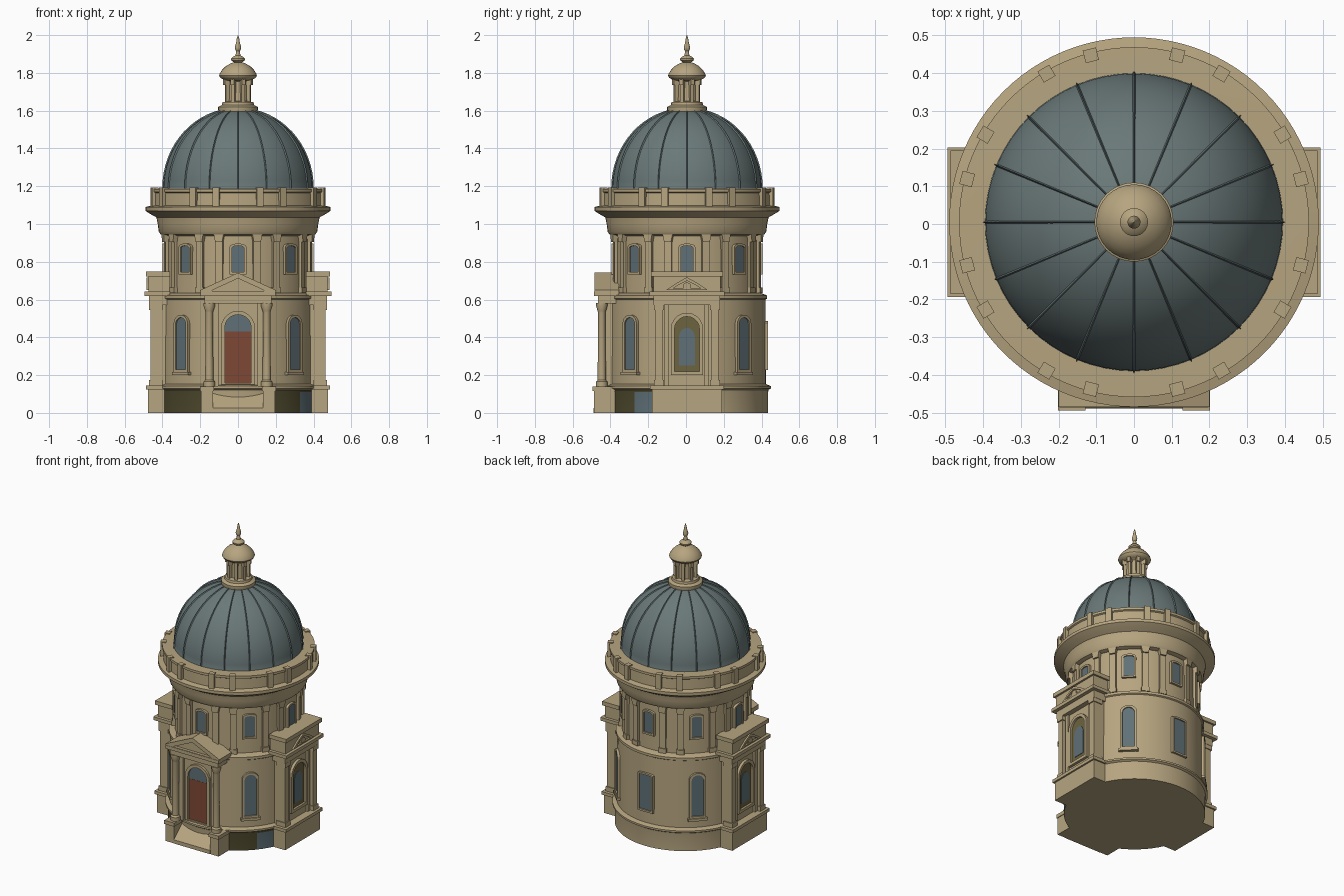
import bpy, bmesh, math
from math import sin, cos, pi, radians

if "Cube" in bpy.data.objects:
    bpy.data.objects.remove(bpy.data.objects["Cube"])

CY = 0.005  # drum axis offset in y


def material(name, rgb):
    m = bpy.data.materials.new(name)
    m.diffuse_color = (*rgb, 1)
    m.use_nodes = True
    m.node_tree.nodes["Principled BSDF"].inputs["Base Color"].default_value = m.diffuse_color
    return m


STONE = material("sandstone", (0.47, 0.375, 0.215))
ROOF = material("slate_teal", (0.145, 0.19, 0.19))
GLASS = material("window_blue_grey", (0.115, 0.165, 0.185))
DOOR = material("door_red_brown", (0.21, 0.065, 0.035))
OLIVE = material("dark_olive", (0.075, 0.066, 0.026))
BRONZE = material("window_olive", (0.155, 0.125, 0.05))


def finish(bm, name, mat, smooth=False):
    bmesh.ops.recalc_face_normals(bm, faces=bm.faces)
    me = bpy.data.meshes.new(name)
    bm.to_mesh(me)
    bm.free()
    me.materials.append(mat)
    ob = bpy.data.objects.new(name, me)
    bpy.context.collection.objects.link(ob)
    if smooth:
        bpy.ops.object.select_all(action='DESELECT')
        ob.select_set(True)
        bpy.context.view_layer.objects.active = ob
        bpy.ops.object.shade_smooth_by_angle(angle=radians(35))
    return ob


def lathe(name, profile, mat, seg=64, center=(0, CY)):
    """Turn an (r, z) profile around a vertical axis, capped at both ends."""
    bm = bmesh.new()
    rings = [[bm.verts.new((center[0] + r * cos(2 * pi * i / seg),
                            center[1] + r * sin(2 * pi * i / seg), z))
              for i in range(seg)] for r, z in profile]
    for a, b in zip(rings, rings[1:]):
        for i in range(seg):
            j = (i + 1) % seg
            bm.faces.new((a[i], a[j], b[j], b[i]))
    bm.faces.new(rings[0])
    bm.faces.new(rings[-1])
    return finish(bm, name, mat, True)


def prism(name, outline, d0, d1, deg, mat, hole=None):
    """Extrude a (u, z) outline radially from d0 to d1, facing direction deg."""
    a = radians(deg)
    bm = bmesh.new()

    def loop(pts, d):
        return [bm.verts.new((d * cos(a) - u * sin(a),
                              d * sin(a) + u * cos(a) + CY, z)) for u, z in pts]

    def strip(p, q):
        for i in range(len(p)):
            j = (i + 1) % len(p)
            bm.faces.new((p[i], p[j], q[j], q[i]))

    o0, o1 = loop(outline, d0), loop(outline, d1)
    strip(o0, o1)
    if hole:
        h0, h1 = loop(hole, d0), loop(hole, d1)
        strip(h0, h1)
        strip(o0, h0)
        strip(o1, h1)
    else:
        bm.faces.new(o0)
        bm.faces.new(o1)
    return finish(bm, name, mat)


def rect(u0, u1, z0, z1):
    return [(u0, z0), (u1, z0), (u1, z1), (u0, z1)]


def arch(w, z0, z1, rise=None):
    """Arched outline of half width w."""
    rise = w if rise is None else rise
    return [(-w, z0), (w, z0)] + [(w * cos(pi * i / 10), z1 - rise + rise * sin(pi * i / 10))
                                  for i in range(11)]


def window(name, deg, d, w, z0, z1, rise, t=0.012):
    prism(name + "_glass", arch(w, z0, z1, rise), d - 0.003, d + 0.004, deg, GLASS)
    prism(name + "_frame", arch(w + t, z0 - t, z1 + t, rise + t * 0.5), d - 0.015, d + 0.012,
          deg, STONE, arch(w, z0, z1, rise))


# Round plinth, with planting patches painted on the front diagonals
plinth = lathe("plinth", [(0.43, 0), (0.43, 0.11), (0.432, 0.122), (0.445, 0.13),
                          (0.445, 0.142), (0.42, 0.152)], STONE, 72)
plinth.data.materials.append(OLIVE)
plinth.data.materials.append(GLASS)
for f in plinth.data.polygons:
    az = math.degrees(math.atan2(f.center.y - CY, f.center.x))
    if f.center.z < 0.126 and abs(f.normal.z) < 0.5:
        if -67 < az < -42 or -155 < az < -113:
            f.material_index = 1
        elif -42 < az < -25:
            f.material_index = 2 if f.center.z < 0.1 else 1

# Drum walls, entablature, cornice and parapet
lathe("lower_wall", [(0.418, 0.14), (0.416, 0.6), (0.424, 0.605), (0.424, 0.622), (0.39, 0.635)], STONE)
lathe("upper_wall", [(0.387, 0.6), (0.385, 0.955)], STONE)
lathe("entablature", [(0.38, 0.935), (0.41, 0.945), (0.42, 0.96), (0.425, 1.0), (0.432, 1.035),
                      (0.455, 1.048), (0.475, 1.06), (0.49, 1.07), (0.49, 1.09), (0.457, 1.098),
                      (0.455, 1.165), (0.464, 1.17), (0.464, 1.186), (0.38, 1.188)], STONE, 96)

# Sixteen paired pilasters with capitals, and parapet posts above them
for k in range(8):
    for s in (-8, 8):
        g = 22.5 + 45 * k + s
        prism("pilaster", rect(-0.019, 0.019, 0.66, 0.94), 0.37, 0.4, g, STONE)
        prism("pilaster_base", rect(-0.024, 0.024, 0.635, 0.665), 0.37, 0.406, g, STONE)
        prism("pilaster_capital", [(-0.019, 0.905), (0.019, 0.905), (0.027, 0.945), (-0.027, 0.945)],
              0.37, 0.411, g, STONE)
        prism("parapet_post", rect(-0.018, 0.018, 1.09, 1.192), 0.44, 0.474, g, STONE)
    # Upper windows
    window("upper_window", 45 * k, 0.388, 0.032, 0.745, 0.885, 0.012)

# Lower arched windows on the diagonals and a square one at the back
for g in (-45, 45, 135, 225):
    window("lower_window", g, 0.418, 0.038, 0.23, 0.505, 0.038, 0.014)
    prism("lower_window_sill", rect(-0.06, 0.06, 0.2, 0.217), 0.4, 0.436, g, STONE)
window("back_window", 90, 0.418, 0.045, 0.24, 0.475, 0.004)

# Dome with sixteen ribs
dome = [(0.395 * cos(t), 1.186 + 0.425 * sin(t)) for t in [radians(78) * i / 14 for i in range(15)]]
lathe("dome", [(0.398, 1.18)] + dome, ROOF, 64)
for k in range(16):
    a = 2 * pi * k / 16
    bm = bmesh.new()
    rows = []
    for r, z in dome:
        w = 0.002 + 0.008 * r
        rows.append([bm.verts.new((d * cos(a) - u * sin(a), d * sin(a) + u * cos(a) + CY, zz))
                     for d, u, zz in ((r - 0.003, -w, z), (r + 0.006, 0, z + 0.004), (r - 0.003, w, z))])
    for p, q in zip(rows, rows[1:]):
        for i in range(3):
            j = (i + 1) % 3
            bm.faces.new((p[i], p[j], q[j], q[i]))
    bm.faces.new(rows[0])
    bm.faces.new(rows[-1])
    finish(bm, "dome_rib", ROOF)

# Lantern, cap and finial
lathe("lantern_base", [(0.1, 1.585), (0.105, 1.605), (0.105, 1.62), (0.085, 1.63), (0.082, 1.645),
                       (0.055, 1.65), (0.052, 1.755), (0.07, 1.765), (0.075, 1.775)], STONE, 32)
for k in range(8):
    prism("lantern_colonnette", rect(-0.009, 0.009, 1.64, 1.765), 0.045, 0.072, 45 * k + 22.5, STONE)
    prism("lantern_bracket", rect(-0.011, 0.011, 1.735, 1.77), 0.045, 0.08, 45 * k + 22.5, STONE)
lathe("lantern_cap", [(0.07, 1.76), (0.095, 1.775), (0.1, 1.785), (0.097, 1.795), (0.085, 1.815),
                      (0.065, 1.835), (0.04, 1.85), (0.022, 1.856), (0.035, 1.865), (0.037, 1.875),
                      (0.028, 1.885), (0.013, 1.892), (0.01, 1.915), (0.016, 1.925), (0.017, 1.935),
                      (0.01, 1.96), (0.006, 1.985), (0.001, 2.0)], STONE, 32)

# Side porches
for g in (0, 180):
    prism("side_plinth", rect(-0.185, 0.185, 0, 0.126), 0.3, 0.477, g, STONE)
    prism("side_plinth_moulding", rect(-0.195, 0.195, 0.124, 0.145), 0.3, 0.488, g, STONE)
    prism("side_wall", rect(-0.165, 0.165, 0.14, 0.6), 0.36, 0.437, g, STONE)
    prism("side_window_border", arch(0.066, 0.22, 0.51), 0.43, 0.441, g, BRONZE)
    prism("side_window_glass", arch(0.042, 0.25, 0.45, 0.05), 0.436, 0.444, g, GLASS)
    prism("side_window_frame", arch(0.085, 0.2, 0.53), 0.43, 0.455, g, STONE, arch(0.066, 0.22, 0.51))
    for s in (-1, 1):
        for u, w, d in ((0.148, 0.02, 0.464), (0.106, 0.012, 0.45)):
            prism("side_pilaster", rect(s * u - w, s * u + w, 0.14, 0.575), 0.4, d, g, STONE)
        prism("side_pilaster_base", rect(s * 0.148 - 0.026, s * 0.148 + 0.026, 0.14, 0.175), 0.4, 0.471, g, STONE)
        prism("side_pilaster_capital", rect(s * 0.148 - 0.026, s * 0.148 + 0.026, 0.545, 0.575), 0.4, 0.471, g, STONE)
    prism("side_architrave", rect(-0.176, 0.176, 0.572, 0.622), 0.36, 0.47, g, STONE)
    prism("side_cornice", rect(-0.198, 0.198, 0.62, 0.642), 0.36, 0.494, g, STONE)
    prism("side_attic", rect(-0.178, 0.178, 0.64, 0.725), 0.36, 0.474, g, STONE)
    prism("side_attic_cap", rect(-0.19, 0.19, 0.722, 0.748), 0.36, 0.487, g, STONE)
    prism("side_attic_relief", [(-0.11, 0.65), (0.11, 0.65), (0.06, 0.685), (0, 0.718), (-0.06, 0.685)],
          0.46, 0.485, g, STONE, [(-0.075, 0.658), (0.075, 0.658), (0.045, 0.677), (0, 0.7), (-0.045, 0.677)])
    prism("side_attic_boss", arch(0.022, 0.658, 0.69, 0.022), 0.46, 0.482, g, STONE)

# Front porch: flanking blocks, sloping approach, wall and door
F = -90
for s in (-1, 1):
    prism("porch_block", rect(s * 0.165 - 0.032, s * 0.165 + 0.032, 0, 0.118), 0.3, 0.492, F, STONE)
    prism("porch_block_cap", rect(s * 0.165 - 0.037, s * 0.165 + 0.037, 0.116, 0.14), 0.3, 0.499, F, STONE)
    lathe("porch_column", [(0.03, 0.14), (0.03, 0.165), (0.022, 0.175), (0.019, 0.53), (0.022, 0.54),
                           (0.03, 0.565), (0.03, 0.582)], STONE, 16, (s * 0.152, -0.446))
    prism("porch_jamb", rect(s * 0.118 - 0.014, s * 0.118 + 0.014, 0.14, 0.58), 0.38, 0.44, F, STONE)
ramp = prism("porch_ramp", rect(-0.135, 0.135, 0, 0.148), 0.36, 0.494, F, STONE)
for v in ramp.data.vertices:
    if v.co.y < -0.45 and v.co.z > 0.1:
        v.co.z = 0.025
prism("porch_wall", rect(-0.13, 0.13, 0.14, 0.6), 0.36, 0.422, F, STONE)
prism("door", rect(-0.07, 0.07, 0.158, 0.43), 0.415, 0.427, F, DOOR)
prism("door_fanlight", arch(0.07, 0.43, 0.52), 0.415, 0.426, F, GLASS)
prism("door_frame", arch(0.09, 0.15, 0.54), 0.41, 0.438, F, STONE, arch(0.07, 0.158, 0.52))
prism("porch_architrave", rect(-0.178, 0.178, 0.58, 0.622), 0.36, 0.472, F, STONE)
prism("porch_cornice", rect(-0.198, 0.198, 0.62, 0.642), 0.36, 0.492, F, STONE)
prism("porch_tympanum", [(-0.17, 0.64), (0.17, 0.64), (0, 0.72)], 0.36, 0.47, F, STONE)
prism("porch_pediment", [(-0.2, 0.638), (0.2, 0.638), (0.2, 0.65), (0, 0.742), (-0.2, 0.65)], 0.36, 0.49, F,
      STONE, [(-0.14, 0.645), (0.14, 0.645), (0.135, 0.65), (0, 0.712), (-0.135, 0.65)])
